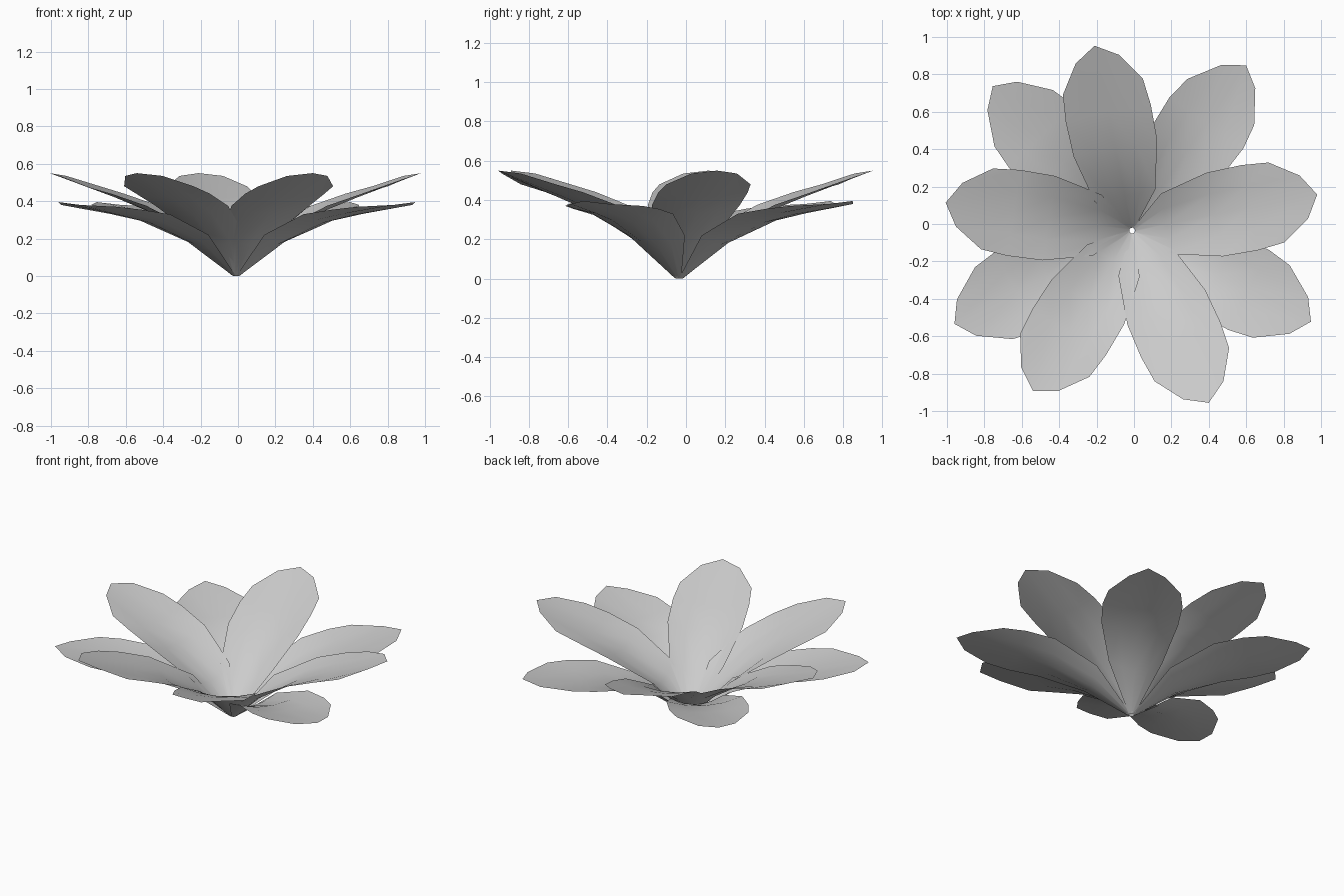
import bpy, bmesh, math

if "Cube" in bpy.data.objects:
    bpy.data.objects.remove(bpy.data.objects["Cube"])

CX, CY = -0.01, -0.035          # where all petals meet

# Rows from base to shoulder: distance out, half width, centre height, edge height
UPPER = [(0.015, 0.02, 0.0, 0.005), (0.19, 0.165, 0.165, 0.235),
         (0.45, 0.228, 0.335, 0.375), (0.64, 0.232, 0.415, 0.44)]
LOWER = [(0.015, 0.02, 0.0, 0.005), (0.25, 0.16, 0.17, 0.22),
         (0.52, 0.23, 0.285, 0.33), (0.70, 0.24, 0.325, 0.355)]
# Rounded end row, centre to side: distance out, half width, height
UPPER_END = [(1.008, 0.0, 0.55), (0.935, 0.118, 0.535), (0.785, 0.218, 0.48)]
LOWER_END = [(1.073, 0.0, 0.395), (1.0, 0.11, 0.38), (0.835, 0.217, 0.37)]


def petal(name, angle, rows, end):
    """One thin cupped petal, five points across."""
    bm = bmesh.new()
    a = math.radians(angle)

    def vert(r, w, z):
        return bm.verts.new((CX + r * math.cos(a) - w * math.sin(a),
                             CY + r * math.sin(a) + w * math.cos(a), z))

    grid = []
    for r, w, zc, ze in rows:
        grid.append([vert(r, w * u, zc + (ze - zc) * u * u)
                     for u in (-1, -0.5, 0, 0.5, 1)])
    grid.append([vert(end[abs(i)][0], math.copysign(end[abs(i)][1], i), end[abs(i)][2])
                 for i in (-2, -1, 0, 1, 2)])
    for lo, hi in zip(grid, grid[1:]):
        for i in range(4):
            bm.faces.new((lo[i], hi[i], hi[i + 1], lo[i + 1])).normal_flip()
    bm.normal_update()
    for f in bm.faces:
        f.smooth = True
        if f.normal.z < 0:
            f.normal_flip()
    me = bpy.data.meshes.new(name)
    bm.to_mesh(me)
    bm.free()
    bpy.context.collection.objects.link(bpy.data.objects.new(name, me))


# Upper ring of five steeper petals
for i, ang in enumerate((11.0, 101.5, 171.5, 238.2, 294.0)):
    petal(f"upper_petal_{i + 1}", ang, UPPER, UPPER_END)

# Lower ring of four flatter petals
for i, ang in enumerate((55.4, 134.0, 207.7, 333.0)):
    petal(f"lower_petal_{i + 1}", ang, LOWER, LOWER_END)
